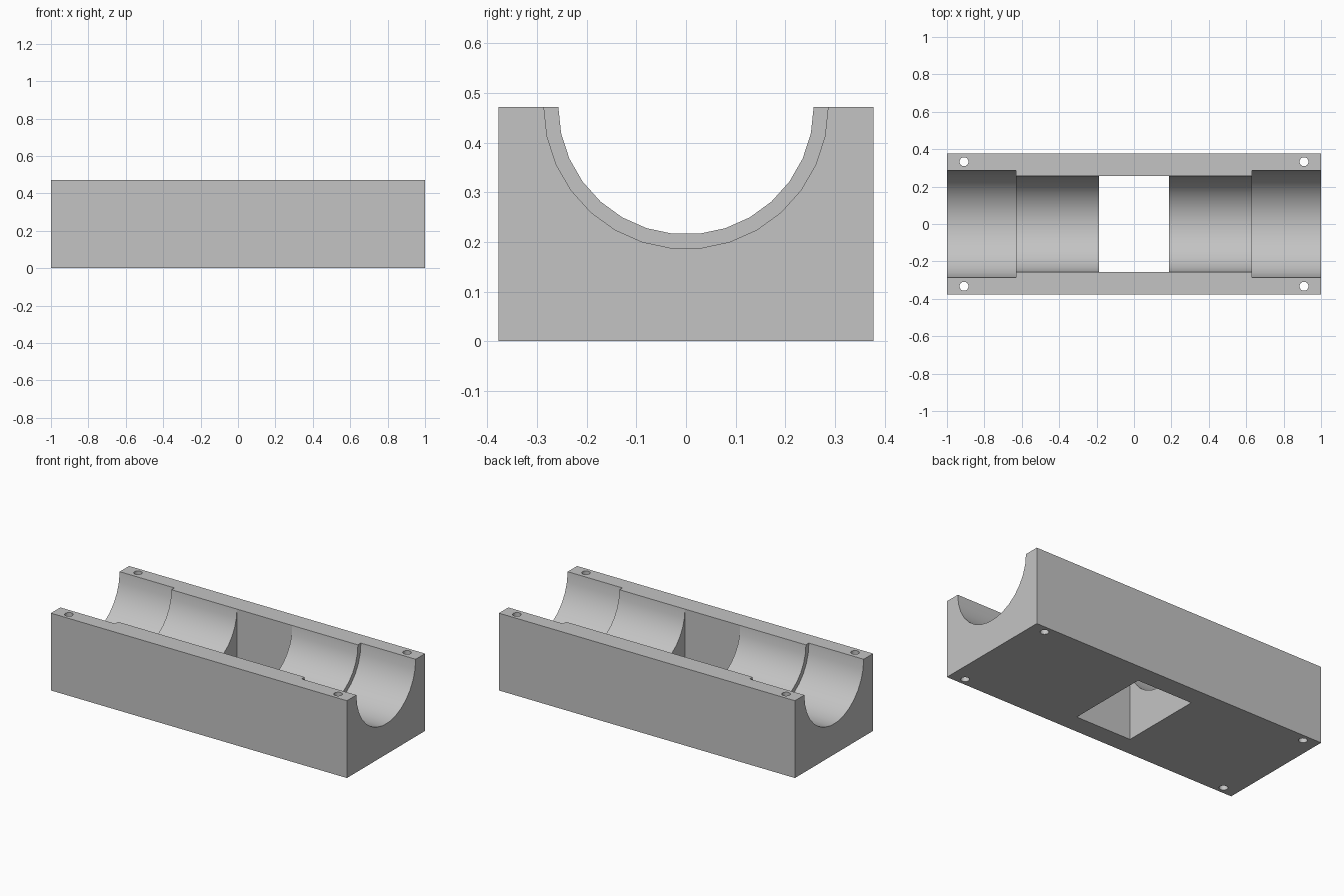
import bpy
import bmesh
from math import cos, sin, pi, radians

if "Cube" in bpy.data.objects:
    bpy.data.objects.remove(bpy.data.objects["Cube"])

HALF_X, HALF_Y, TOP = 1.0, 0.377, 0.472
BORE_R, END_R = 0.257, 0.286
END_X, WINDOW_X = 0.63, 0.187
HOLE_X, HOLE_Y, HOLE_R = 0.909, 0.333, 0.024

grey = bpy.data.materials.new("plain grey")
grey.use_nodes = True
grey.diffuse_color = (0.55, 0.55, 0.55, 1)
grey.node_tree.nodes["Principled BSDF"].inputs["Base Color"].default_value = (0.55, 0.55, 0.55, 1)


def prism(name, outline, offset):
    """Extrude a closed outline of 3D points along an offset."""
    bm = bmesh.new()
    face = bm.faces.new([bm.verts.new(p) for p in outline])
    ext = bmesh.ops.extrude_face_region(bm, geom=[face])
    moved = [v for v in ext["geom"] if isinstance(v, bmesh.types.BMVert)]
    bmesh.ops.translate(bm, verts=moved, vec=offset)
    bmesh.ops.recalc_face_normals(bm, faces=bm.faces)
    mesh = bpy.data.meshes.new(name)
    bm.to_mesh(mesh)
    bm.free()
    mesh.materials.append(grey)
    obj = bpy.data.objects.new(name, mesh)
    bpy.context.collection.objects.link(obj)
    return obj


def box(name, hx, hy, z0, z1):
    corners = [(-hx, -hy, z0), (hx, -hy, z0), (hx, hy, z0), (-hx, hy, z0)]
    return prism(name, corners, (0, 0, z1 - z0))


def trough(name, radius, x0, x1, steps=15):
    """Half-round channel cutter, open above the top face."""
    arc = [(x0, -radius * cos(pi * i / steps), TOP - radius * sin(pi * i / steps))
           for i in range(steps + 1)]
    rim = [(x0, radius, TOP + 0.2), (x0, -radius, TOP + 0.2)]
    return prism(name, arc + rim, (x1 - x0, 0, 0))


def hole(name, x, y, sides=24):
    ring = [(x + HOLE_R * cos(2 * pi * i / sides), y + HOLE_R * sin(2 * pi * i / sides), -0.1)
            for i in range(sides)]
    return prism(name, ring, (0, 0, TOP + 0.2))


# Solid block
block = box("cradle_block", HALF_X, HALF_Y, 0, TOP)

# Long bore, wider end seats, central window and corner bolt holes
cutters = [trough("bore_cutter", BORE_R, -HALF_X - 0.1, HALF_X + 0.1),
           box("window_cutter", WINDOW_X, BORE_R, -0.1, TOP + 0.1)]
for side in (-1, 1):
    cutters.append(trough("end_seat_cutter", END_R, side * END_X, side * (HALF_X + 0.1)))
    for y in (-HOLE_Y, HOLE_Y):
        cutters.append(hole("bolt_hole_cutter", side * HOLE_X, y))

bpy.ops.object.select_all(action="DESELECT")
bpy.context.view_layer.objects.active = block
block.select_set(True)
for cutter in cutters:
    cutter.hide_render = True
    mod = block.modifiers.new(cutter.name, "BOOLEAN")
    mod.operation = "DIFFERENCE"
    mod.solver = "EXACT"
    mod.object = cutter
    bpy.ops.object.modifier_apply(modifier=mod.name)
    bpy.data.objects.remove(cutter)

# Smooth bores with crisp edges
bpy.ops.object.shade_smooth_by_angle(angle=radians(30))
